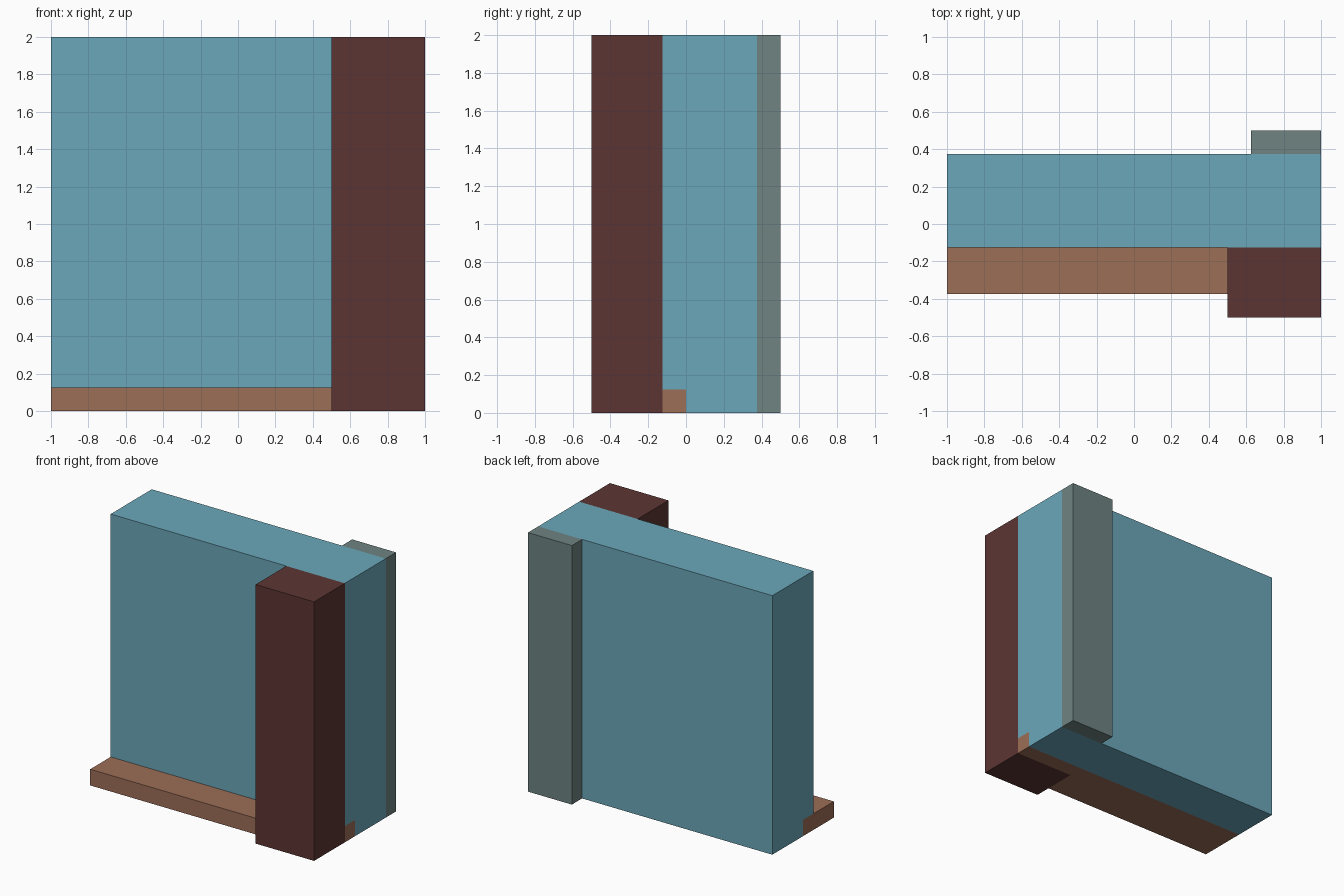
import bpy
import bmesh
from mathutils import Vector

cube = bpy.data.objects.get("Cube")
if cube:
    bpy.data.objects.remove(cube, do_unlink=True)


def material(name, rgb):
    mat = bpy.data.materials.new(name)
    mat.use_nodes = True
    mat.diffuse_color = (*rgb, 1)
    mat.node_tree.nodes["Principled BSDF"].inputs["Base Color"].default_value = (*rgb, 1)
    return mat


def extrude_profile(name, points, direction, mat):
    """Extrude a closed flat outline into a solid part."""
    bm = bmesh.new()
    face = bm.faces.new([bm.verts.new(p) for p in points])
    result = bmesh.ops.extrude_face_region(bm, geom=[face], use_keep_orig=True)
    moved = [v for v in result["geom"] if isinstance(v, bmesh.types.BMVert)]
    bmesh.ops.translate(bm, verts=moved, vec=Vector(direction))
    bmesh.ops.recalc_face_normals(bm, faces=bm.faces)
    mesh = bpy.data.meshes.new(name)
    bm.to_mesh(mesh)
    bm.free()
    mesh.materials.append(mat)
    obj = bpy.data.objects.new(name, mesh)
    bpy.context.collection.objects.link(obj)
    return obj


def box(name, x, y, z, mat):
    outline = [(x[0], y[0], z[0]), (x[1], y[0], z[0]), (x[1], y[1], z[0]), (x[0], y[1], z[0])]
    return extrude_profile(name, outline, (0, 0, z[1] - z[0]), mat)


blue = material("wall blue", (0.147, 0.386, 0.491))
maroon = material("pillar maroon", (0.107, 0.036, 0.033))
brown = material("skirting brown", (0.332, 0.156, 0.093))
grey = material("pilaster grey", (0.156, 0.227, 0.223))

FRONT, BACK = -0.125, 0.375   # wall faces
SKIRT = 0.125                 # skirting height
HEIGHT = 2

# Wall slab, rebated along the lower front edge for the skirting
wall_section = [(0, 0), (BACK, 0), (BACK, HEIGHT), (FRONT, HEIGHT), (FRONT, SKIRT), (0, SKIRT)]
extrude_profile("wall", [(-1, y, z) for y, z in wall_section], (2, 0, 0), blue)

# Skirting, set into the wall and stepped back behind the pillar
skirt_plan = [(-1, -0.375), (0.5, -0.375), (0.5, FRONT), (1, FRONT), (1, 0), (-1, 0)]
extrude_profile("skirting", [(x, y, 0) for x, y in skirt_plan], (0, 0, SKIRT), brown)

# Front pillar and slim rear pilaster at the left end
box("front_pillar", (0.5, 1), (-0.5, FRONT), (0, HEIGHT), maroon)
box("rear_pilaster", (0.625, 1), (BACK, 0.5), (0, HEIGHT), grey)
